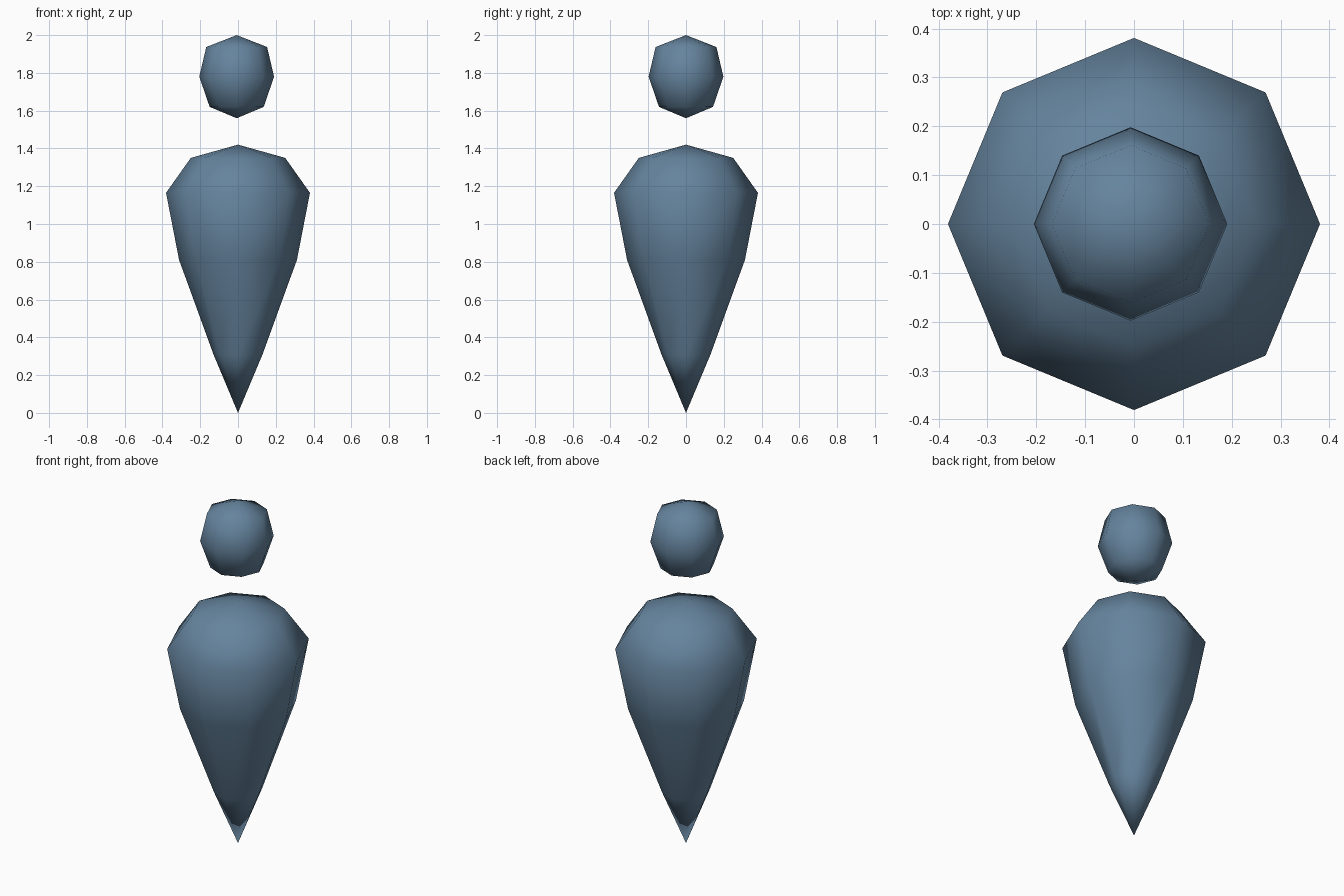
import bpy
import bmesh
from math import cos, sin, pi

cube = bpy.data.objects.get("Cube")
if cube:
    bpy.data.objects.remove(cube, do_unlink=True)

SIDES = 8

blue = bpy.data.materials.new("slate_blue")
blue.use_nodes = True
colour = (0.13, 0.23, 0.34, 1)
blue.diffuse_color = colour
blue.node_tree.nodes["Principled BSDF"].inputs["Base Color"].default_value = colour


def turned_part(name, bottom, rings, top, x=0.0):
    """Closed smooth solid: a pole at each end and octagonal (radius, z) rings between."""
    bm = bmesh.new()
    low = bm.verts.new((0, 0, bottom))
    high = bm.verts.new((0, 0, top))
    loops = [[bm.verts.new((r * cos(2 * pi * i / SIDES), r * sin(2 * pi * i / SIDES), z))
              for i in range(SIDES)] for r, z in rings]
    for i in range(SIDES):
        j = (i + 1) % SIDES
        bm.faces.new((low, loops[0][j], loops[0][i]))
        for a, b in zip(loops, loops[1:]):
            bm.faces.new((a[i], a[j], b[j], b[i]))
        bm.faces.new((loops[-1][i], loops[-1][j], high))
    bmesh.ops.recalc_face_normals(bm, faces=bm.faces)
    for face in bm.faces:
        face.smooth = True
    mesh = bpy.data.meshes.new(name)
    bm.to_mesh(mesh)
    bm.free()
    mesh.materials.append(blue)
    part = bpy.data.objects.new(name, mesh)
    part.location.x = x
    bpy.context.collection.objects.link(part)
    return part


# Tapering body, pointed at the foot and broad at the shoulders
turned_part("body", 0, [(0.13, 0.31), (0.312, 0.81), (0.381, 1.165), (0.25, 1.35)], 1.42)

# Floating head, slightly off centre
turned_part("head", 1.56, [(0.143, 1.62), (0.198, 1.78), (0.161, 1.937)], 2.0, x=-0.007)
